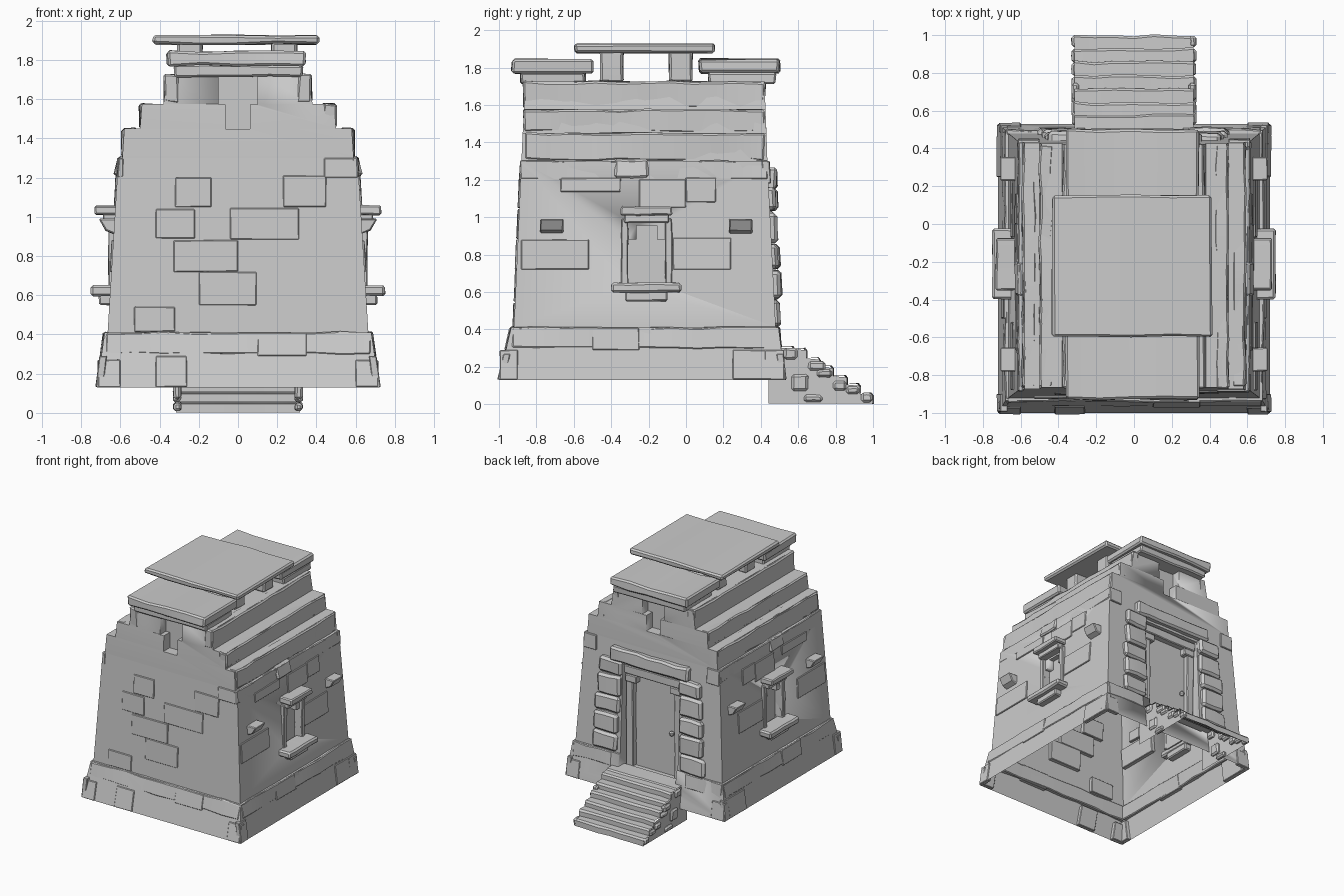
import bpy, bmesh, random
from mathutils import Vector

if "Cube" in bpy.data.objects:
    bpy.data.objects.remove(bpy.data.objects["Cube"])
random.seed(4)

# shell rings: z, half width, front y, back y
RINGS = [(.13, .72, -1.0, .53), (.41, .68, -.935, .495), (.411, .665, -.92, .48),
         (1.3, .61, -.88, .435), (1.301, .59, -.88, .435), (1.45, .58, -.873, .43),
         (1.451, .50, -.873, .43), (1.575, .49, -.866, .425), (1.576, .38, -.866, .425),
         (1.725, .36, -.86, .42)]


def surf(side, z):
    """Distance of the sloped wall on a side at height z."""
    k = {'R': 1, 'L': 1, 'F': 2, 'B': 3}[side]
    for a, b in zip(RINGS, RINGS[1:]):
        if z <= b[0]:
            t = (z - a[0]) / (b[0] - a[0])
            return abs(a[k] + (b[k] - a[k]) * t)
    return abs(RINGS[-1][k])


def finish(name, bm):
    bmesh.ops.recalc_face_normals(bm, faces=bm.faces)
    me = bpy.data.meshes.new(name)
    bm.to_mesh(me)
    bm.free()
    ob = bpy.data.objects.new(name, me)
    bpy.context.collection.objects.link(ob)
    bpy.context.view_layer.objects.active = ob
    for o in bpy.context.selected_objects:
        o.select_set(False)
    ob.select_set(True)
    bpy.ops.object.shade_smooth_by_angle(angle=.5)
    return ob


def mapped(name, fn, axis=1, cuts=0, jit=.0, bev=.0):
    """Unit cube mapped through fn(u, v, w), roughened and bevelled."""
    bm = bmesh.new()
    bmesh.ops.create_cube(bm, size=1)
    if cuts:
        es = [e for e in bm.edges if abs((e.verts[0].co - e.verts[1].co)[axis]) > .5]
        bmesh.ops.subdivide_edges(bm, edges=es, cuts=cuts, use_grid_fill=True)
    for v in bm.verts:
        r = Vector([random.uniform(-jit, jit) for _ in range(3)])
        v.co = Vector(fn(*(v.co + Vector((.5, .5, .5))))) + r
    bmesh.ops.recalc_face_normals(bm, faces=bm.faces)
    if bev:
        es = [e for e in bm.edges if e.calc_face_angle(0) > .8]
        bmesh.ops.bevel(bm, geom=es, offset=bev, segments=1, affect='EDGES', profile=.5)
    return finish(name, bm)


def box(name, x, y, z, axis=1, cuts=0, jit=.0, bev=.0):
    f = lambda r, t: r[0] + (r[1] - r[0]) * t
    return mapped(name, lambda u, v, w: (f(x, u), f(y, v), f(z, w)), axis, cuts, jit, bev)


def wall_stone(name, side, a0, a1, z0, z1, out=.008, cuts=0, jit=.002, bev=.004, deep=.03):
    """Stone lying on a sloped wall, standing out by `out`."""
    def fn(u, v, w):
        z = z0 + (z1 - z0) * w
        d = surf(side, z0 + .002) * (1 - w) + surf(side, z1 - .002) * w + (out if u > .5 else -deep)
        a = a0 + (a1 - a0) * v
        return {'R': (d, a, z), 'L': (-d, a, z), 'F': (a, -d, z), 'B': (a, d, z)}[side]
    return mapped(name, fn, 1, cuts, jit, bev)


# hollow shell with stepped gables
bm = bmesh.new()
loops = [[bm.verts.new(p) for p in ((-h, a, z), (h, a, z), (h, b, z), (-h, b, z))]
         for z, h, a, b in RINGS]
for p, q in zip(loops, loops[1:]):
    for i in range(4):
        j = (i + 1) % 4
        bm.faces.new((p[i], p[j], q[j], q[i]))
bm.faces.new(loops[0])
bm.faces.new(loops[-1])
shell = finish("temple_walls", bm)

# cut the doorway, window niches and gable slots
cuts = [((-.26, .26), (.36, .7), (.3, 1.13))]
for s in (1, -1):
    cuts += [(sorted((s * .59, s * .8)), (-.31, -.11), (.63, .88)),
             (sorted((s * .59, s * .8)), (-.265, -.155), (.87, .955))]
for y in ((-1, -.79), (.35, .6)):
    cuts += [((-.1, .1), y, (1.573, 1.8)), ((-.065, .06), y, (1.447, 1.6))]
for x, y, z in cuts:
    c = box("cutter", x, y, z)
    c.hide_render = True
    m = shell.modifiers.new("cut", 'BOOLEAN')
    m.object, m.operation, m.solver = c, 'DIFFERENCE', 'EXACT'
    bpy.context.view_layer.objects.active = shell
    bpy.ops.object.modifier_apply(modifier="cut")
    bpy.data.objects.remove(c)
bm = bmesh.new()
bm.from_mesh(shell.data)
floor = [f for f in bm.faces if f.calc_center_median().z < .131]
bmesh.ops.delete(bm, geom=floor, context='FACES')
bm.to_mesh(shell.data)
bm.free()

# ragged courses along plinth and steps
wall_stone("plinth_course", 'F', -.675, .675, .3, .41, .004, 8, .006, .006)
for s in (1, -1):
    side = 'R' if s > 0 else 'L'
    wall_stone("plinth_course", side, -.93, .49, .3, .41, .004, 9, .006, .006)
    wall_stone("plinth_course", 'B', *sorted((s * .32, s * .675)), .3, .41, .004, 2, .006, .006)
    wall_stone("wall_course", side, -.885, .435, 1.2, 1.3, .002, 9, .005, .006)
    for h, z0, z1 in ((.59, 1.305, 1.45), (.5, 1.455, 1.575), (.375, 1.58, 1.725)):
        box("roof_step", sorted((s * (h - .07), s * h)), (-.868, .424), (z0, z1), 1, 9, .007, .01)

# corner stones of plinth and walls
for s in (1, -1):
    side = 'R' if s > 0 else 'L'
    for f, e0, e1 in (('F', -.995, -.9), ('B', .42, .525)):
        wall_stone("corner_stone", f, *sorted((s * .6, s * .715)), .132, .27, .008)
        wall_stone("corner_stone", side, e0, e1, .132, .29, .008)
    wall_stone("corner_stone", 'B', *sorted((s * .5, s * .615)), 1.18, 1.3, .012)

# raised bricks
for b in ((-.32, -.135, 1.05, 1.2), (.23, .45, 1.05, 1.21), (-.42, -.22, .89, 1.04),
          (-.04, .31, .885, 1.045), (-.33, 0, .72, .88), (-.2, .095, .55, .72),
          (-.53, -.32, .415, .54), (.1, .35, .29, .408), (-.42, -.26, .132, .29),
          (.44, .61, 1.2, 1.3)):
    wall_stone("wall_brick", 'F', *b)
for side in 'RL':
    for b in ((-.67, -.35, 1.135, 1.21), (-.25, 0, 1.05, 1.2), (0, .16, 1.08, 1.21),
              (-.88, -.52, .72, .88), (-.07, .24, .72, .89), (.25, .47, .132, .29),
              (-.5, -.25, .29, .408)):
        wall_stone("wall_brick", side, *b)
    wall_stone("jutting_brick", side, -.38, -.2, 1.21, 1.31, .02, 1, .004, .012)

# side windows and wall brackets
for s in (1, -1):
    X = lambda a, b: sorted((s * a, s * b))
    box("window_hood", X(.6, .73), (-.35, -.075), (1.01, 1.057), 1, 2, .003, .008)
    box("hood_support", X(.6, .69), (-.33, -.09), (.97, 1.015), 1, 0, .002, .006)
    box("window_sill", X(.6, .75), (-.4, -.025), (.597, .65), 1, 3, .003, .012)
    box("sill_support", X(.6, .71), (-.325, -.1), (.55, .605), 1, 0, .002, .008)
    for y in ((-.345, -.31), (-.11, -.075)):
        box("window_jamb", X(.59, .66), y, (.64, .99), 2, 3, .003, .005)
    for y0 in (-.78, .23):
        mapped("wall_bracket", lambda u, v, w: (s * (.6 + u * (.075 + .035 * w)),
               y0 + .125 * v, .9 + .09 * w - .0 * u + .03 * u * (1 - w)), 1, 0, .002, .006)

# roof slabs and the posts under the top slab
for y, yu in (((-.93, -.5), (-.885, -.54)), ((.07, .5), (.12, .48))):
    box("lower_slab", (-.36, .345), y, (1.77, 1.845), 0, 3, .007, .012)
    box("slab_bed", (-.325, .33), yu, (1.715, 1.775), 0, 3, .005, .01)
box("top_slab", (-.435, .41), (-.595, .15), (1.88, 1.925), 0, 3, .006, .012)
for x in ((-.31, -.18), (.17, .3)):
    for y in ((-.46, -.335), (-.09, .035)):
        box("slab_post", x, y, (1.72, 1.89), 2, 1, .004, .012)

# stone door surround
for s in (1, -1):
    z = .41
    for i, h in enumerate((.15, .16, .14, .17, .13)):
        o = .50 - .008 * i + random.uniform(-.015, .015)
        wall_stone("door_stone", 'B', *sorted((s * (.285 - .006 * i), s * o)), z + .004, z + h - .004,
                   random.uniform(.025, .045), 1, .006, .018, .06)
        z += h
wall_stone("door_lintel", 'B', -.35, .36, 1.15, 1.26, .045, 5, .008, .015, .07)

# timber frame, door and knob
for s in (1, -1):
    box("door_post", sorted((s * .185, s * .25)), (.35, .42), (.3, 1.1), 2, 3, .003, .006)
    box("post_cap", sorted((s * .15, s * .25)), (.35, .43), (.99, 1.05), 0, 0, .002, .006)
box("door_beam", (-.26, .26), (.35, .43), (1.05, 1.12), 0, 3, .003, .006)
box("door_panel", (-.19, .19), (.355, .38), (.3, 1.06))
bm = bmesh.new()
bmesh.ops.create_uvsphere(bm, u_segments=10, v_segments=6, radius=.02)
bmesh.ops.translate(bm, verts=bm.verts, vec=(-.15, .398, .65))
finish("door_knob", bm)

# staircase, open underneath
ys = [1.0, .93, .86, .785, .715, .645, .58, .44]
zs = [.06, .11, .155, .205, .25, .3, .31]
bm = bmesh.new()
for i, z in enumerate(zs):
    low = zs[i - 1] if i else .005
    n = 6
    rows = []
    for k in range(n + 1):
        x = -.315 + .63 * k / n
        r = random.uniform(-.007, .007)
        rows.append([bm.verts.new(p) for p in ((x, ys[i] + r, low - .004), (x, ys[i] + r, z - .014),
                    (x, ys[i] + r - .012, z + r * .4), (x, ys[i + 1] - .012, z))])
    for a, b in zip(rows, rows[1:]):
        for j in range(3):
            bm.faces.new((a[j], b[j], b[j + 1], a[j + 1]))
    for x in (-.315, .315):
        bm.faces.new([bm.verts.new(p) for p in ((x, ys[i], .005), (x, ys[i], z - .012),
                     (x, ys[i + 1], z - .005), (x, ys[i + 1], .005))])
finish("stairs", bm)

# rounded stones on the stair flanks
for s in (1, -1):
    for y, z, a, b in ((.61, .115, .09, .09), (.7, .205, .09, .05), (.56, .27, .07, .06),
                       (.82, .1, .07, .05), (.74, .165, .08, .04), (.89, .075, .07, .04),
                       (.965, .035, .06, .05), (.68, .03, .1, .04)):
        box("stair_stone", sorted((s * .29, s * .33)), (y - a / 2, y + a / 2),
            (z - b / 2, z + b / 2), 1, 1, .003, .012)
